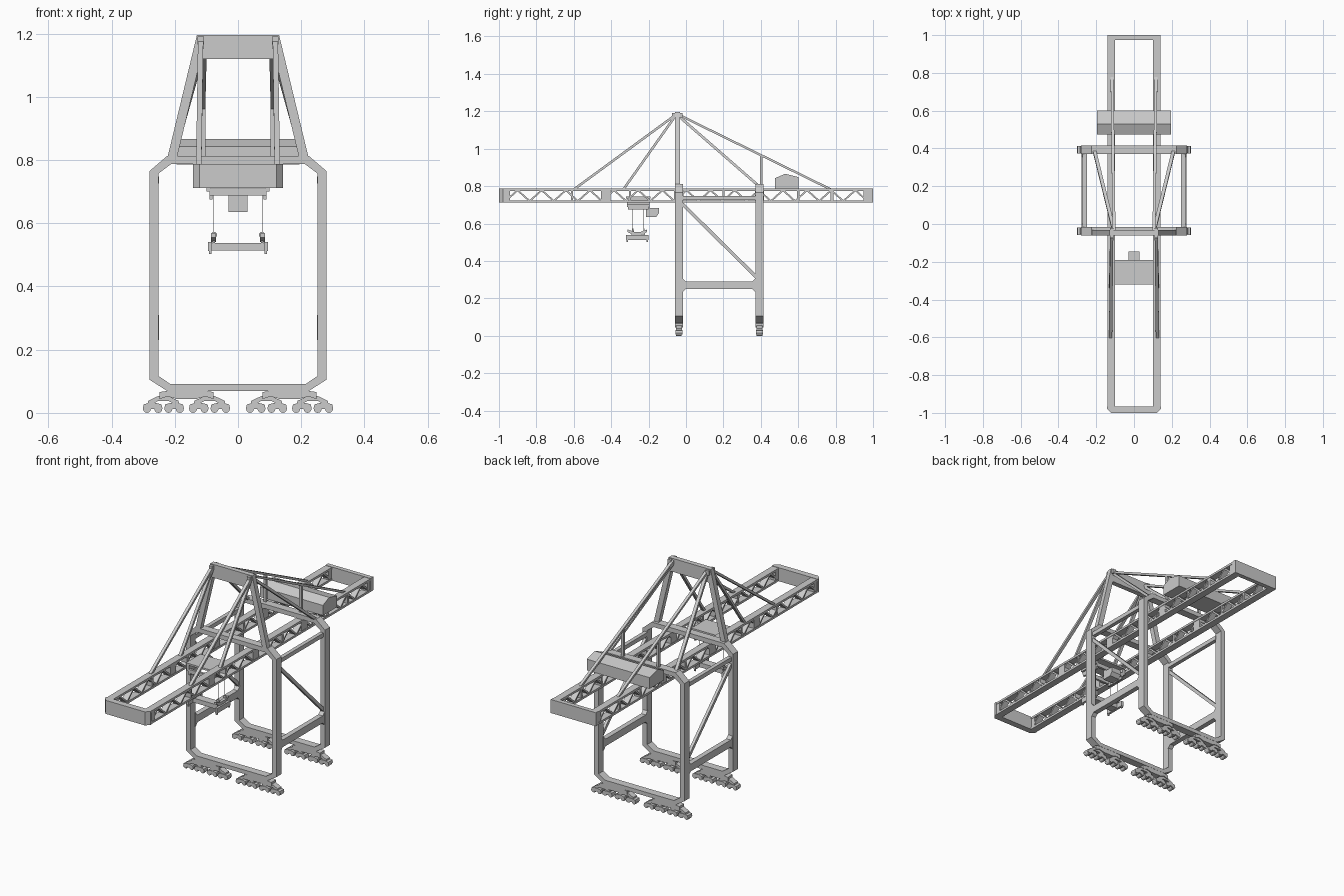
import bpy, bmesh, math
from mathutils import Vector, Matrix

if "Cube" in bpy.data.objects:
    bpy.data.objects.remove(bpy.data.objects["Cube"])

parts = {}


def bm_of(name):
    return parts.setdefault(name, bmesh.new())


def box(name, x0, x1, y0, y1, z0, z1):
    m = Matrix.Translation(((x0 + x1) / 2, (y0 + y1) / 2, (z0 + z1) / 2)) @ Matrix.Diagonal(
        (abs(x1 - x0), abs(y1 - y0), abs(z1 - z0), 1))
    bmesh.ops.create_cube(bm_of(name), size=1, matrix=m)


def place(axis, a, b, t):
    return {'x': (t, a, b), 'y': (a, t, b), 'z': (a, b, t)}[axis]


def prism(name, pts, axis, t0, t1):
    # extrude a profile along an axis
    bm = bm_of(name)
    lo = [bm.verts.new(place(axis, a, b, t0)) for a, b in pts]
    hi = [bm.verts.new(place(axis, a, b, t1)) for a, b in pts]
    bm.faces.new(lo)
    bm.faces.new(hi[::-1])
    for i in range(len(pts)):
        j = (i + 1) % len(pts)
        bm.faces.new((lo[j], lo[i], hi[i], hi[j]))


def ring(name, outer, inner, y0, y1):
    # closed frame between two matching loops
    bm = bm_of(name)
    loops = [[bm.verts.new((a, y, b)) for a, b in pts]
             for pts, y in ((outer, y0), (outer, y1), (inner, y1), (inner, y0))]
    for k in range(4):
        p, q = loops[k], loops[(k + 1) % 4]
        for i in range(len(p)):
            j = (i + 1) % len(p)
            bm.faces.new((p[i], p[j], q[j], q[i]))


def bar(name, p, q, w, h):
    # rectangular strut from p to q, w across x
    p, q = Vector(p), Vector(q)
    d = (q - p).normalized()
    s = Vector((1, 0, 0))
    s = (s - d * s.dot(d)).normalized()
    u = d.cross(s)
    m = Matrix((s * w, u * h, q - p)).transposed().to_4x4()
    m.translation = (p + q) / 2
    bmesh.ops.create_cube(bm_of(name), size=1, matrix=m)


def cyl(name, c, r, depth, axis='y', n=12):
    rot = Matrix.Rotation(math.pi / 2, 4, 'X') if axis == 'y' else Matrix()
    bmesh.ops.create_cone(bm_of(name), cap_ends=True, segments=n, radius1=r, radius2=r,
                          depth=depth, matrix=Matrix.Translation(c) @ rot)


def sym(half):
    return half + [(-a, b) for a, b in reversed(half)]


# portal frames
outer = sym([(.225, .07), (.28, .105), (.28, .765), (.225, .812)])
inner = sym([(.215, .092), (.252, .117), (.252, .757), (.212, .787)])
FY, RY = -.038, .393
for n, y in (("front_portal", FY), ("rear_portal", RY)):
    ring(n, outer, inner, y - .022, y + .022)

# tower over the front portal
prism("tower", sym([(.195, .80), (.225, .80), (.13, 1.195)])[:3] +
      [(-.13, 1.195), (-.225, .80), (-.195, .80), (-.118, 1.12), (.118, 1.12)],
      'y', -.06, -.032)

for s in (-1, 1):
    # side beams with flared ends, upper ties and diagonal braces
    prism("side_beam", [(-.02, .23), (0, .25), (.355, .25), (.375, .23), (.375, .31),
                        (.355, .29), (0, .29), (-.02, .31)], 'x', s * .25, s * .278)
    box("upper_tie", s * .25, s * .272, -.018, .373, .725, .748)
    bar("diagonal_brace", (s * .264, -.02, .705), (s * .264, .378, .312), .016, .018)

    # boom chords
    box("boom_chords", s * .10, s * .14, -.972, .98, .774, .786)
    box("boom_chords", s * .10, s * .14, -.972, .98, .712, .724)
    # boom lattice
    y, up = -.965, True
    while y < .97:
        y2 = min(y + .0645, .98)
        a, b = (.72, .778) if up else (.778, .72)
        bar("boom_lattice", (s * .12, y, a), (s * .12, y2, b), .034, .009)
        y, up = y2, not up
    for yc, w in ((-.955, .03), (-.43, .05), (-.61, .012), (-.3, .012), (FY, .05), (.2, .012),
                  (RY, .05), (.6, .012), (.78, .015), (.965, .03)):
        box("boom_panels", s * .102, s * .138, yc - w / 2, yc + w / 2, .72, .78)

    # stays
    for y in (-.6, -.335):
        bar("front_stays", (s * .118, -.05, 1.185), (s * .124, y, .782), .017, .013)
    bar("back_stays", (s * .106, -.04, 1.182), (s * .116, .775, .782), .016, .012)
    bar("tower_braces", (s * .105, -.04, 1.175), (s * .21, .39, .80), .018, .014)
    box("stay_posts", s * .103, s * .117, .395, .409, .80, .965)
    prism("stay_lugs", [(-.075, 1.165), (-.075, 1.19), (-.02, 1.19), (-.02, 1.165)],
          'x', s * .108, s * .128)
    # boom hangers on the portals
    for y in (FY, RY):
        box("boom_hangers", s * .10, s * .14, y - .022, y + .022, .775, .80)

# boom end beams
prism("boom_front_end", [(-.142, -.965), (-.142, -.978), (-.122, -1), (.122, -1),
                         (.142, -.978), (.142, -.965)], 'z', .712, .788)
box("boom_rear_end", -.14, .14, .975, 1, .712, .788)

# machinery house
prism("machine_house", [(.475, .785), (.602, .785), (.602, .848), (.53, .866), (.475, .842)],
      'x', -.195, .195)

# trolley
box("trolley", -.10, .10, -.32, -.19, .735, .745)
for s in (-1, 1):
    box("trolley", s * .085, s * .10, -.315, -.195, .70, .735)
    box("trolley", s * .08, s * .09, -.31, -.2, .675, .70)
for y in (-.315, -.208):
    box("trolley", -.09, .09, y, y + .013, .688, .71)

# operator cabin
prism("cabin", [(-.215, .635), (-.16, .635), (-.145, .655), (-.145, .682), (-.215, .682)],
      'x', -.03, .03)
box("cabin", -.03, .03, -.215, -.195, .68, .70)

# ropes and spreader
for s in (-1, 1):
    for y in (-.285, -.225):
        cyl("ropes", (s * .076, y, .63), .001, .13, 'z', 6)
        cyl("rope_sheaves", (s * .076, y, .563), .010, .006, 'y', 10)
        box("rope_brackets", s * .072, s * .08, y - .006, y + .006, .538, .562)
    box("spreader", s * .082, s * .095, -.32, -.2, .512, .54)
    for y in (-.314, -.206):
        box("spreader_locks", s * .084, s * .092, y - .004, y + .004, .502, .513)
box("spreader", -.085, .085, -.282, -.236, .513, .538)
prism("head_block", [(-.312, .568), (-.312, .555), (-.285, .54), (-.235, .54), (-.208, .555),
                     (-.208, .568), (-.24, .556), (-.28, .556)], 'x', -.07, -.086)
prism("head_block", [(-.312, .568), (-.312, .555), (-.285, .54), (-.235, .54), (-.208, .555),
                     (-.208, .568), (-.24, .556), (-.28, .556)], 'x', .07, .086)

# bogies: main equaliser, two sub beams, four two-wheel trucks per corner
for y in (FY, RY):
    for s in (-1, 1):
        c = s * .163

        def rocker(name, cx, pts, hw):
            prism(name, [(cx + a, b) for a, b in sym(pts)], 'y', y - hw, y + hw)

        rocker("equalisers", c, [(.03, .044), (.06, .052), (.085, .044), (.085, .066), (.05, .071)][:5], .021)
        for d in (-.073, .073):
            rocker("sub_beams", c + d, [(.018, .037), (.03, .03), (.05, .028), (.048, .038), (.015, .054)], .016)
            for e in (-.034, .034):
                t = c + d + e
                rocker("trucks", t, [(.008, .012), (.012, .006), (.026, .006), (.031, .014),
                                     (.028, .027), (.012, .031)], .019)
                for f in (-.018, .018):
                    cyl("wheels", (t + f, y, .0125), .0125, .030)

# turn every part into an object
for name, bm in parts.items():
    bmesh.ops.recalc_face_normals(bm, faces=bm.faces[:])
    me = bpy.data.meshes.new(name)
    bm.to_mesh(me)
    bm.free()
    bpy.context.collection.objects.link(bpy.data.objects.new(name, me))
